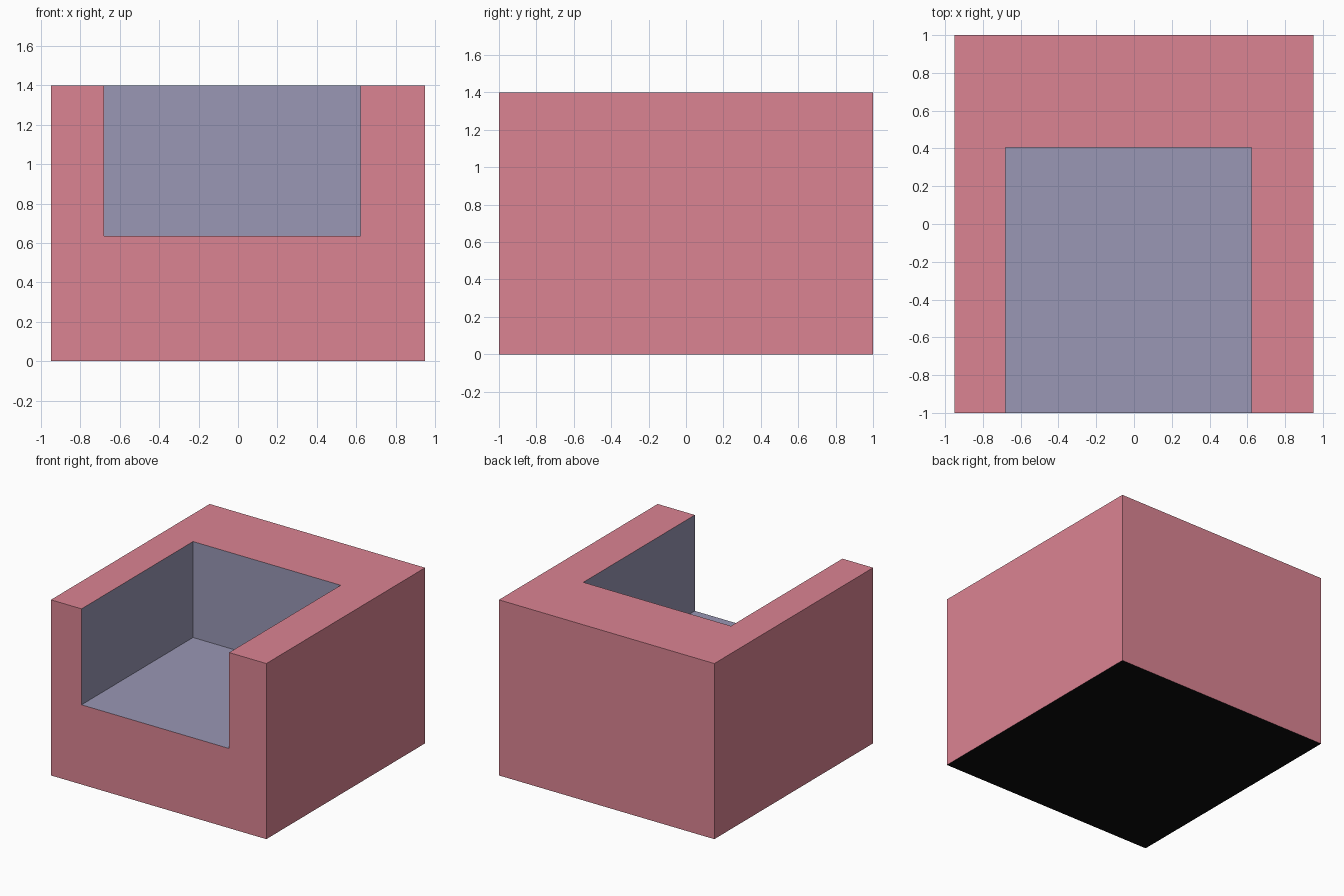
import bpy

if "Cube" in bpy.data.objects:
    bpy.data.objects.remove(bpy.data.objects["Cube"])


def material(name, color):
    mat = bpy.data.materials.new(name)
    mat.diffuse_color = (*color, 1)
    mat.use_nodes = True
    mat.node_tree.nodes["Principled BSDF"].inputs["Base Color"].default_value = mat.diffuse_color
    return mat


def box(name, low, high, mat):
    size = [h - l for l, h in zip(low, high)]
    centre = [(h + l) / 2 for l, h in zip(low, high)]
    bpy.ops.mesh.primitive_cube_add(size=1, location=centre)
    obj = bpy.context.object
    obj.name = name
    obj.scale = size
    bpy.ops.object.transform_apply(location=True, rotation=False, scale=True)
    obj.data.materials.append(mat)
    return obj


shell = material("pink_shell", (0.71, 0.23, 0.29))
lining = material("grey_lining", (0.32, 0.31, 0.46))
base = material("black_base", (0.004, 0.004, 0.004))

# Outer block with a dark underside
block = box("armchair_block", (-0.95, -1, 0), (0.95, 1, 1.4), shell)
block.data.materials.append(base)
for face in block.data.polygons:
    if face.normal.z < -0.5:
        face.material_index = 1

# Seat recess, open at the front and top, leaving arms and a backrest
cutter = box("seat_recess_cutter", (-0.68, -1.5, 0.635), (0.622, 0.405, 2), lining)
cutter.hide_render = True
cut = block.modifiers.new("seat_recess", 'BOOLEAN')
cut.operation = 'DIFFERENCE'
cut.solver = 'EXACT'
cut.material_mode = 'TRANSFER'
cut.object = cutter

# Bake the recess and drop the cutter
bpy.context.view_layer.objects.active = block
bpy.ops.object.modifier_apply(modifier=cut.name)
bpy.data.objects.remove(cutter)
